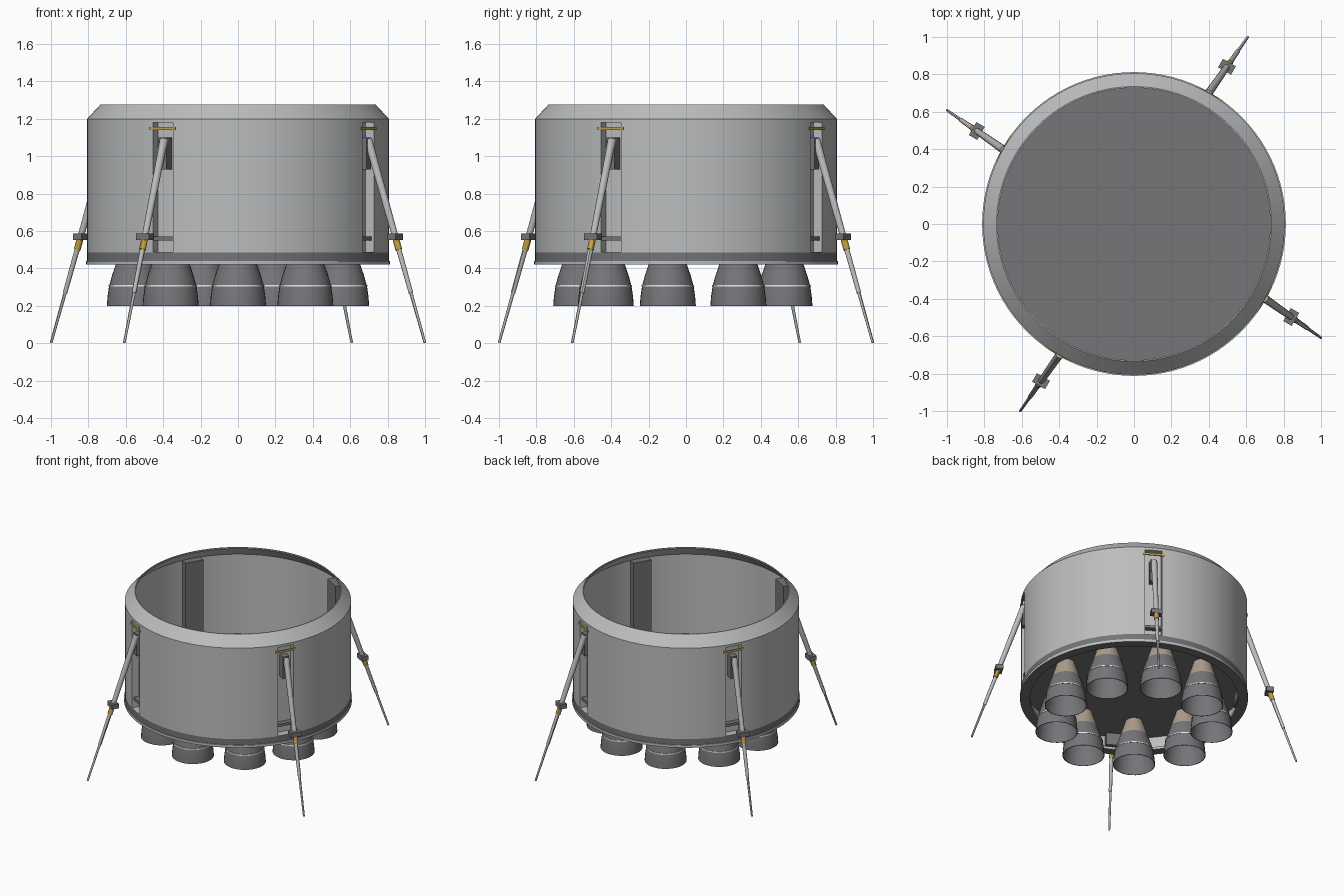
import bpy, bmesh, math
from mathutils import Vector, Matrix

if "Cube" in bpy.data.objects:
    bpy.data.objects.remove(bpy.data.objects["Cube"])


def material(name, rgb):
    m = bpy.data.materials.new(name)
    m.diffuse_color = (*rgb, 1)
    m.use_nodes = True
    m.node_tree.nodes["Principled BSDF"].inputs["Base Color"].default_value = m.diffuse_color
    return m


LIGHT = material("light grey metal", (0.50, 0.51, 0.515))
DARK = material("dark grey metal", (0.18, 0.177, 0.19))
BAND = material("band grey", (0.17, 0.175, 0.18))
TAN = material("tan metal", (0.42, 0.34, 0.26))
WHITE = material("white trim", (0.80, 0.80, 0.80))
GOLD = material("gold", (0.55, 0.36, 0.06))


def finish(name, bm, mats, smooth=True):
    me = bpy.data.meshes.new(name)
    bm.to_mesh(me)
    bm.free()
    for m in mats:
        me.materials.append(m)
    ob = bpy.data.objects.new(name, me)
    bpy.context.collection.objects.link(ob)
    if smooth:
        smooth_edges(ob)
    return ob


def smooth_edges(ob):
    bpy.ops.object.select_all(action='DESELECT')
    ob.select_set(True)
    bpy.context.view_layer.objects.active = ob
    bpy.ops.object.shade_smooth_by_angle(angle=math.radians(30))


def revolve(name, profile, mats, seg, closed=False, matrix=Matrix()):
    """Spin (radius, z, material of the following span) points around z."""
    bm = bmesh.new()
    rings = []
    for r, z, _ in profile:
        rings.append([bm.verts.new(matrix @ Vector((r * math.cos(2 * math.pi * i / seg),
                      r * math.sin(2 * math.pi * i / seg), z))) for i in range(seg)])
    n = len(profile)
    for k in range(n if closed else n - 1):
        a, b = rings[k], rings[(k + 1) % n]
        for i in range(seg):
            j = (i + 1) % seg
            bm.faces.new((a[i], a[j], b[j], b[i])).material_index = profile[k][2]
    bmesh.ops.recalc_face_normals(bm, faces=bm.faces)
    return finish(name, bm, mats)


def box(name, lo, hi, mats, matrix, index=0):
    lo, hi = Vector(lo), Vector(hi)
    bm = bmesh.new()
    bmesh.ops.create_cube(bm, size=1)
    for v in bm.verts:
        v.co = matrix @ Vector([(lo[i] + hi[i]) / 2 + v.co[i] * (hi[i] - lo[i]) for i in range(3)])
    for f in bm.faces:
        f.material_index = index
    return finish(name, bm, mats, smooth=False)


def rod(name, a, b, r1, r2, mat, matrix, seg=12):
    a, b = matrix @ a, matrix @ b
    bm = bmesh.new()
    bmesh.ops.create_cone(bm, cap_ends=True, segments=seg, radius1=r1, radius2=r2,
                          depth=(b - a).length)
    rot = (b - a).to_track_quat('Z', 'Y').to_matrix().to_4x4()
    bmesh.ops.transform(bm, matrix=Matrix.Translation((a + b) / 2) @ rot, verts=bm.verts)
    return finish(name, bm, [mat])


def cut(ob, cutter):
    mod = ob.modifiers.new("slot", 'BOOLEAN')
    mod.operation, mod.solver, mod.object = 'DIFFERENCE', 'EXACT', cutter
    bpy.context.view_layer.objects.active = ob
    bpy.ops.object.modifier_apply(modifier=mod.name)


# Hollow shell: flange, dark band, wall, sloped shoulder, inner wall
shell = revolve("shell", [
    (0.740, 0.420, 1), (0.812, 0.420, 0), (0.812, 0.440, 0), (0.806, 0.440, 1),
    (0.806, 0.485, 0), (0.806, 1.200, 0), (0.735, 1.277, 0), (0.728, 1.277, 0),
    (0.728, 1.268, 0), (0.790, 1.195, 0), (0.790, 0.440, 0), (0.740, 0.440, 0)],
    [LIGHT, BAND], 96, closed=True)

# Engine deck
revolve("engine_deck", [(0.001, 0.57, 0), (0.791, 0.57, 0), (0.791, 0.55, 0), (0.001, 0.55, 0)],
        [DARK], 96, closed=True)

# Ring of nine engines, open bells with tan throats
for i in range(9):
    a = math.radians(-90 + 40 * i)
    place = Matrix.Translation((0.56 * math.cos(a), 0.56 * math.sin(a), 0))
    revolve(f"engine_bell_{i + 1}", [
        (0.060, 0.555, 1), (0.080, 0.490, 1), (0.101, 0.425, 0), (0.123, 0.360, 0),
        (0.138, 0.305, 0), (0.146, 0.250, 0), (0.150, 0.198, 0), (0.146, 0.198, 0),
        (0.134, 0.305, 0), (0.097, 0.425, 0), (0.056, 0.550, 0)],
        [DARK, TAN], 32, matrix=place)
    revolve(f"bell_ring_{i + 1}", [(0.136, 0.304, 0), (0.1415, 0.304, 0),
            (0.1405, 0.312, 0), (0.134, 0.312, 0)], [WHITE], 32, closed=True, matrix=place)

# Four legs; local x points outward, y sideways
for i in range(4):
    m = Matrix.Rotation(math.radians(60 + 90 * i), 4, 'Z')
    n = i + 1
    # Housing behind the wall, with the leg slot cut through
    housing = box(f"leg_housing_{n}", (0.735, -0.07, 0.455), (0.798, 0.07, 1.195), [DARK, LIGHT], m)
    cutter = box(f"slot_cutter_{n}", (0.750, -0.062, 0.487), (0.90, 0.062, 1.18), [LIGHT, LIGHT], m, 1)
    cut(housing, cutter)
    for f in cutter.data.polygons:
        f.material_index = 0
    cut(shell, cutter)
    bpy.data.objects.remove(cutter)
    # Hinge bracket and gold stripe
    box(f"hinge_bracket_{n}", (0.745, -0.025, 0.93), (0.808, 0.025, 1.10), [DARK], m)
    box(f"gold_stripe_{n}", (0.800, -0.078, 1.139), (0.809, 0.078, 1.155), [GOLD], m)

    top, foot = Vector((0.80, 0.005, 1.09)), Vector((1.169, -0.027, 0.003))

    def at(z):
        return top.lerp(foot, (top.z - z) / (top.z - foot.z))

    # Telescoping strut, joint block, gold sleeve and foot
    rod(f"upper_strut_{n}", top, at(0.56), 0.022, 0.017, LIGHT, m)
    c = at(0.57)
    box(f"joint_block_{n}", c - Vector((0.026, 0.040, 0.018)), c + Vector((0.026, 0.040, 0.018)), [DARK], m)
    rod(f"gold_sleeve_{n}", at(0.555), at(0.50), 0.018, 0.018, GOLD, m)
    rod(f"lower_strut_{n}", at(0.51), at(0.27), 0.014, 0.012, LIGHT, m)
    rod(f"foot_strut_{n}", at(0.28), foot, 0.009, 0.007, LIGHT, m)

smooth_edges(shell)
